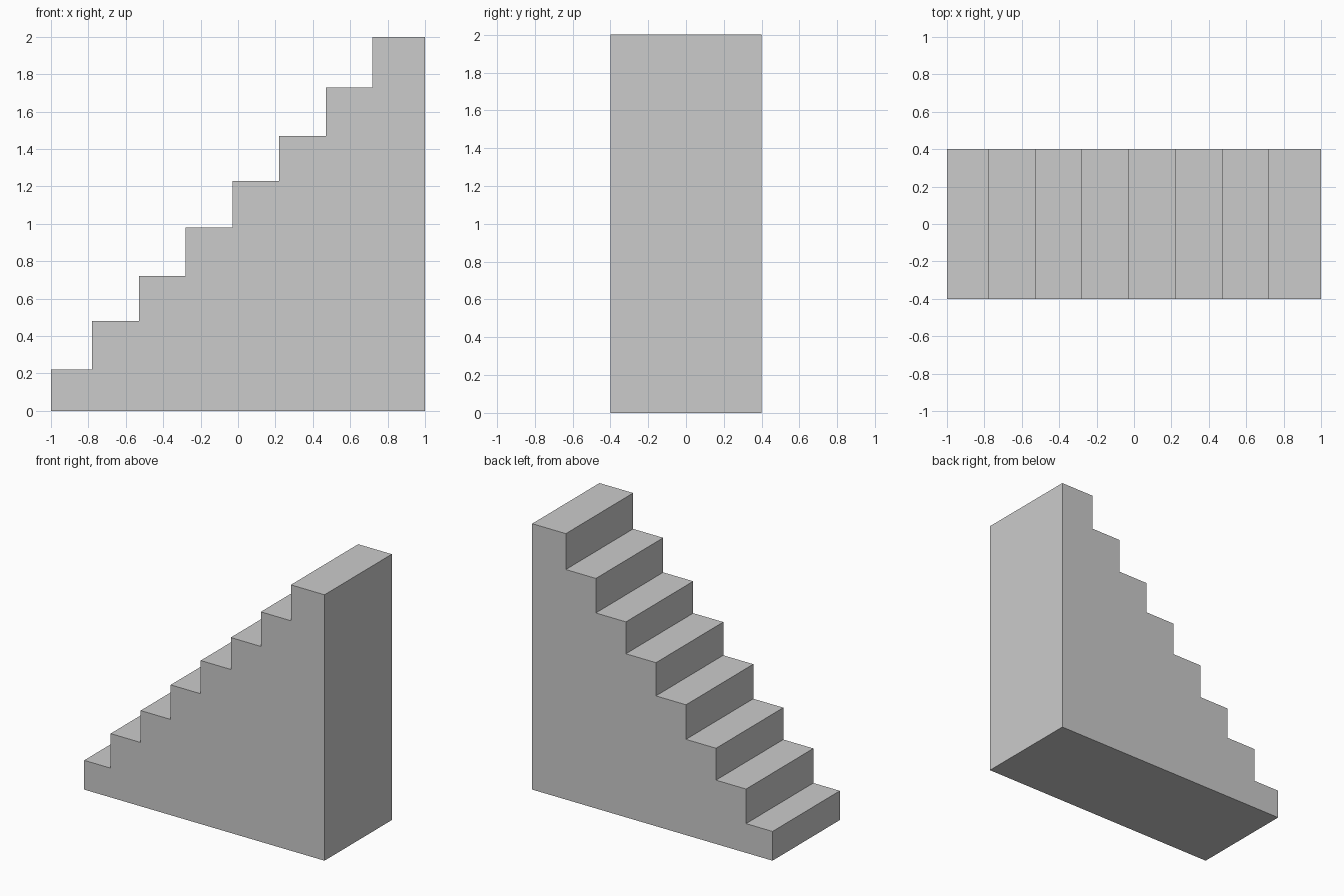
import bpy
import bmesh

if "Cube" in bpy.data.objects:
    bpy.data.objects.remove(bpy.data.objects["Cube"])

HALF_WIDTH = 0.4
RISER_X = [-1.0, -0.78, -0.53, -0.28, -0.03, 0.22, 0.47, 0.72, 1.0]
TREAD_Z = [0.22, 0.48, 0.72, 0.98, 1.23, 1.47, 1.73, 2.0]

# Side profile: floor line, then one riser and tread per step
profile = [(RISER_X[-1], 0.0), (RISER_X[0], 0.0)]
for x0, x1, z in zip(RISER_X, RISER_X[1:], TREAD_Z):
    profile += [(x0, z), (x1, z)]

# Solid staircase: profile extruded across its width
bm = bmesh.new()
side = bm.faces.new([bm.verts.new((x, -HALF_WIDTH, z)) for x, z in profile])
extruded = bmesh.ops.extrude_face_region(bm, geom=[side], use_keep_orig=True)
verts = [v for v in extruded["geom"] if isinstance(v, bmesh.types.BMVert)]
bmesh.ops.translate(bm, verts=verts, vec=(0, 2 * HALF_WIDTH, 0))
bmesh.ops.recalc_face_normals(bm, faces=bm.faces)

mesh = bpy.data.meshes.new("staircase")
bm.to_mesh(mesh)
bm.free()
bpy.context.collection.objects.link(bpy.data.objects.new("staircase", mesh))
